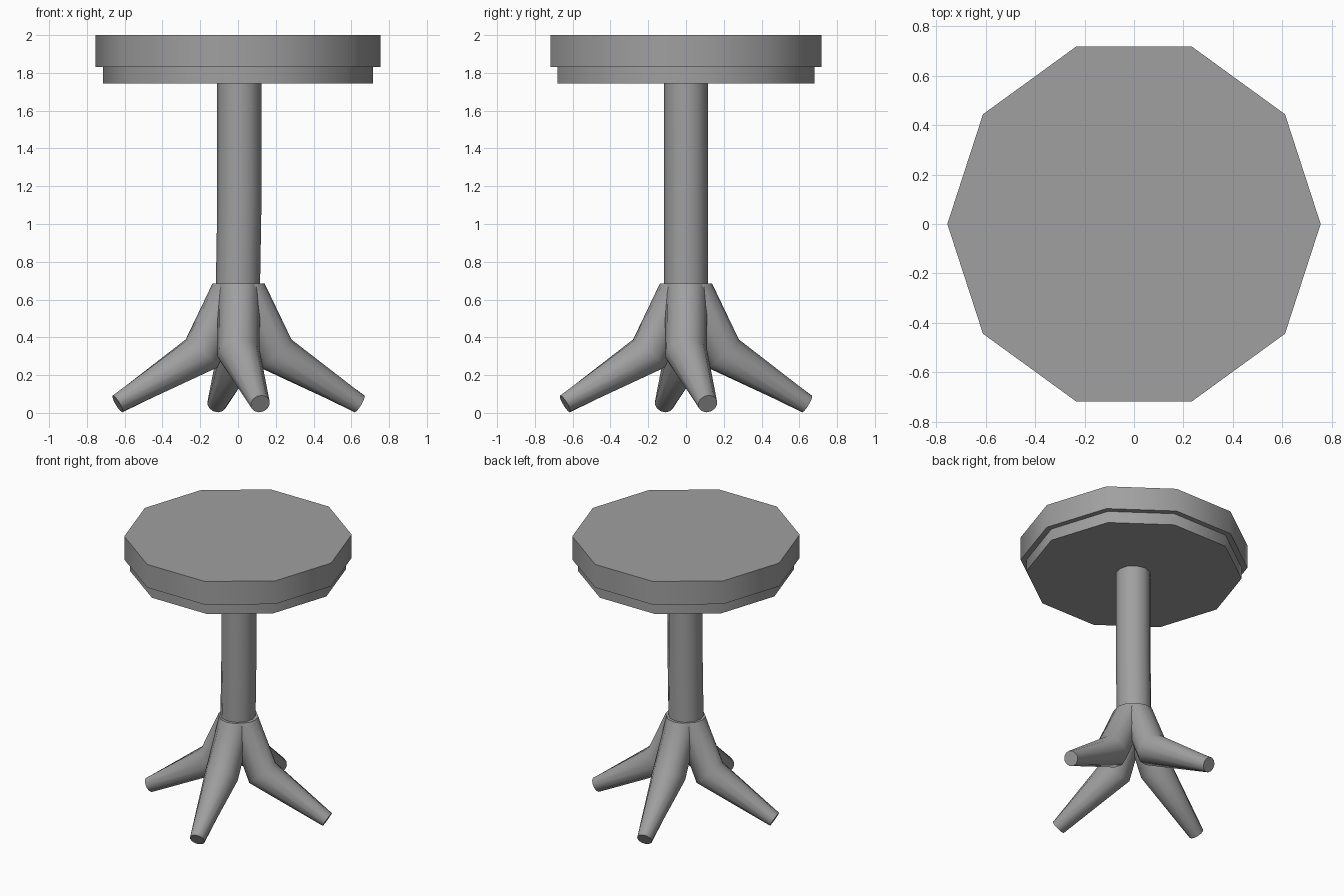
import bpy, bmesh, math
from mathutils import Vector, Matrix

cube = bpy.data.objects.get("Cube")
if cube:
    bpy.data.objects.remove(cube, do_unlink=True)

grey = bpy.data.materials.new("warm_grey")
grey.use_nodes = True
colour = (0.35, 0.35, 0.35, 1)
grey.diffuse_color = colour
grey.node_tree.nodes["Principled BSDF"].inputs["Base Color"].default_value = colour


def tube(name, points, radii, normals, sides, spin=0.0):
    """Loft rings of the given radii and facing directions, capped at both ends."""
    bm = bmesh.new()
    rings = []
    for p, r, n in zip(points, radii, normals):
        n = Vector(n).normalized()
        u = (Vector((1, 0, 0)) - n * n.x).normalized()
        v = n.cross(u)
        angles = [math.tau * i / sides for i in range(sides)]
        rings.append([bm.verts.new(Vector(p) + r * (u * math.cos(a) + v * math.sin(a)))
                      for a in angles])
    for a, b in zip(rings, rings[1:]):
        for i in range(sides):
            j = (i + 1) % sides
            bm.faces.new((a[i], a[j], b[j], b[i]))
    bm.faces.new(rings[0])
    bm.faces.new(rings[-1])
    bmesh.ops.recalc_face_normals(bm, faces=bm.faces)
    bm.transform(Matrix.Rotation(spin, 4, "Z"))
    mesh = bpy.data.meshes.new(name)
    bm.to_mesh(mesh)
    bm.free()
    mesh.materials.append(grey)
    ob = bpy.data.objects.new(name, mesh)
    bpy.context.collection.objects.link(ob)
    bpy.ops.object.select_all(action="DESELECT")
    ob.select_set(True)
    bpy.context.view_layer.objects.active = ob
    bpy.ops.object.shade_smooth_by_angle(angle=math.radians(45))
    return ob


up = (0, 0, 1)

# Ten-sided top with a slightly smaller rim below
for name, r, low, high in (("seat_top", 0.755, 1.83, 2.0), ("seat_rim", 0.716, 1.745, 1.83)):
    tube(name, [(0, 0, low), (0, 0, high)], [r, r], [up, up], 10)

# Column, leaning a little towards the bottom
tube("column", [(0, 0, 0.6), (0, 0, 0.69), (0.007, 0, 1.1), (0.007, 0, 1.745)],
     [0.117] * 4, [up] * 4, 12)

# Four bent legs, each foot swept a little to one side
path = [Vector(p) for p in ((0.025, 0, 0.685), (0.195, 0, 0.315), (0.64, 0.115, 0.048))]
thigh = (path[1] - path[0]).normalized()
shin = (path[2] - path[1]).normalized()
for i, name in enumerate(("left_leg", "back_leg", "right_leg", "front_leg")):
    leg = tube(name, path, [0.113, 0.113, 0.052], [-Vector(up), thigh + shin, shin],
               12, i * math.pi / 2)
    leg.location.x = 0.003
